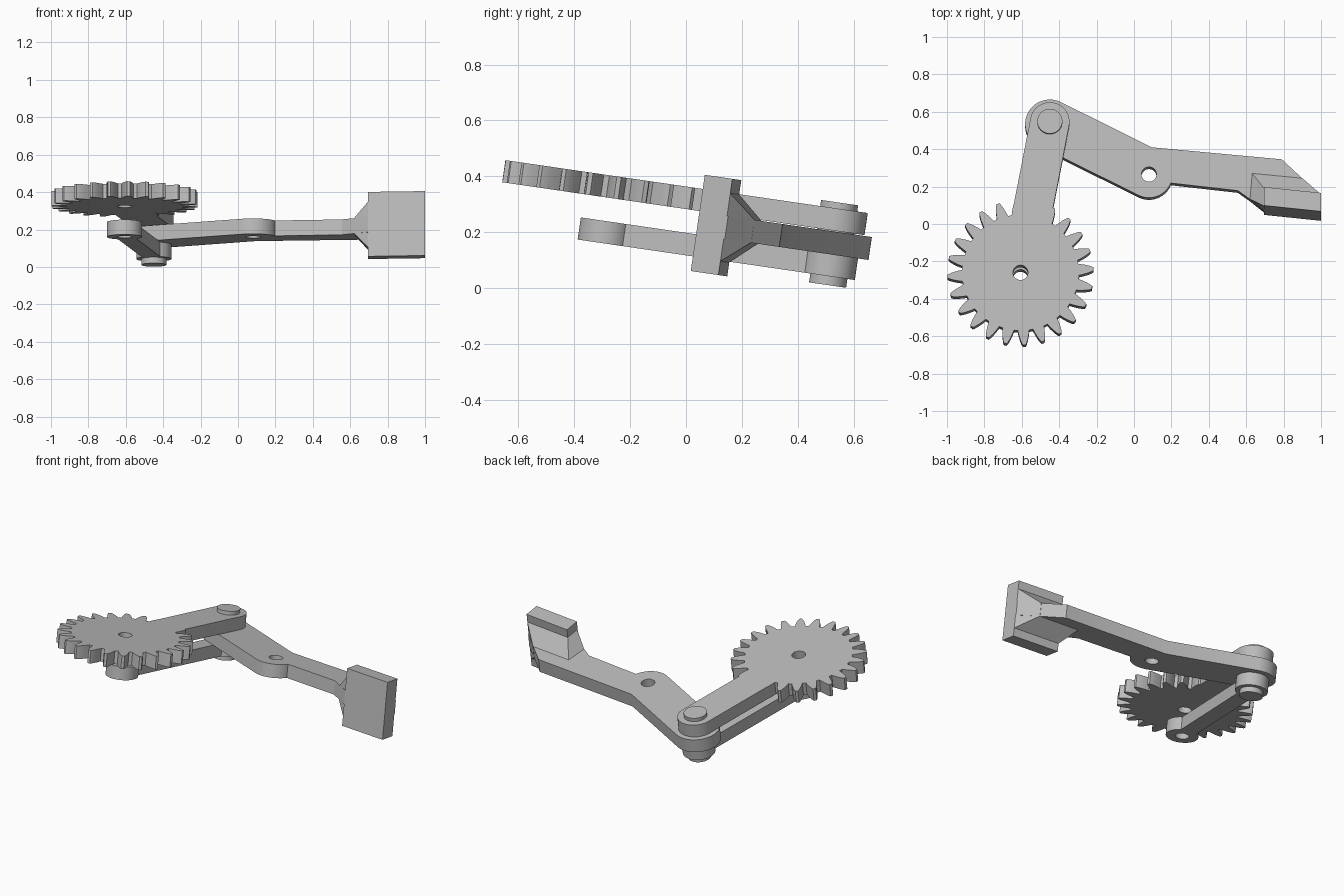
import bpy, bmesh
from math import sin, cos, asin, atan2, radians, pi, tau, hypot
from mathutils import Matrix, Vector

if "Cube" in bpy.data.objects:
    bpy.data.objects.remove(bpy.data.objects["Cube"])

TILT = Matrix.Rotation(radians(-8.3), 4, 'X')
GEAR = Vector((-0.607, -0.315))
PIN = Vector((-0.45, 0.5))
BOSS = Vector((0.08, 0.228))
HOLE = 0.04

grey = bpy.data.materials.new("plain grey")
grey.use_nodes = True
colour = (0.5, 0.5, 0.5, 1)
grey.diffuse_color = colour
grey.node_tree.nodes["Principled BSDF"].inputs["Base Color"].default_value = colour


def finish(bm, name):
    """Tilt the part, link it and shade it."""
    bmesh.ops.remove_doubles(bm, verts=bm.verts, dist=1e-5)
    bmesh.ops.recalc_face_normals(bm, faces=bm.faces)
    bm.transform(TILT)
    mesh = bpy.data.meshes.new(name)
    bm.to_mesh(mesh)
    bm.free()
    mesh.materials.append(grey)
    ob = bpy.data.objects.new(name, mesh)
    bpy.context.collection.objects.link(ob)
    bpy.ops.object.select_all(action='DESELECT')
    ob.select_set(True)
    bpy.context.view_layer.objects.active = ob
    bpy.ops.object.shade_smooth_by_angle(angle=radians(25))


def plate(name, low, high, *outlines):
    """Extrude a flat outline; further outlines become holes."""
    curve = bpy.data.curves.new(name, 'CURVE')
    curve.dimensions = '2D'
    curve.fill_mode = 'BOTH'
    curve.extrude = (high - low) / 2
    for pts in outlines:
        spline = curve.splines.new('POLY')
        spline.points.add(len(pts) - 1)
        for p, q in zip(spline.points, pts):
            p.co = (q[0], q[1], 0, 1)
        spline.use_cyclic_u = True
    helper = bpy.data.objects.new(name + " helper", curve)
    bm = bmesh.new()
    bm.from_mesh(helper.to_mesh())
    helper.to_mesh_clear()
    bpy.data.objects.remove(helper)
    bpy.data.curves.remove(curve)
    bm.transform(Matrix.Translation((0, 0, (low + high) / 2)))
    finish(bm, name)


def arc(c, r, a0, a1, n=32):
    return [(c[0] + r * cos(a0 + (a1 - a0) * i / n),
             c[1] + r * sin(a0 + (a1 - a0) * i / n)) for i in range(n + 1)]


def circle(c, r, n=48):
    return arc(c, r, 0, tau, n)[:-1]


# Levels of the stacked parts
LOWER, BEAM, UPPER, TOP = 0.116, 0.194, 0.28, 0.36
along = PIN - GEAR
heading = atan2(along.y, along.x)

# Gear: tapered round-tipped teeth, leaving out the one inside the arm
teeth = []
flank = [(0.313, 0.031), (0.335, 0.027), (0.36, 0.021), (0.38, 0.014), (0.391, 0.008)]
for k in range(24):
    a = radians(-87 + 15 * k)
    skip = abs(a - heading) < 0.1
    profile = flank[:1] if skip else flank
    for r, w in profile:
        teeth.append(GEAR + Vector((r * cos(a - w / r), r * sin(a - w / r))))
    for r, w in reversed(profile):
        teeth.append(GEAR + Vector((r * cos(a + w / r), r * sin(a + w / r))))
plate("gear", UPPER, TOP, teeth, circle(GEAR, HOLE))

# Upper arm from the gear rim to the pin
unit = along.normalized()
side = Vector((-unit.y, unit.x))
half = 0.105
root = GEAR + unit * 0.285
plate("upper_arm", UPPER, TOP,
      [root + side * half, root - side * half] + arc(PIN, half, heading - pi / 2, heading + pi / 2))

# Lower link: two round ends joined by a narrow bar
bend = asin(0.05 / 0.094)
plate("lower_link", LOWER, BEAM + 0.002,
      arc(GEAR, 0.094, heading + bend, heading + tau - bend, 48)
      + arc(PIN, 0.094, heading - pi + bend, heading + pi - bend, 48),
      circle(GEAR, HOLE))

# Pivot pin through the stack
plate("pivot_pin", 0.084, 0.382, circle(PIN, 0.067))

# Pedal beam with hub, pivot boss and flared end
lean = radians(-28.2)
beam = arc(PIN, 0.132, lean + pi / 2, lean + 3 * pi / 2)
beam += arc(BOSS, 0.126, lean - pi / 2, radians(-22))
beam += [(0.555, 0.14), (0.695, 0.04), (1.0, 0.06), (1.0, 0.112), (0.79, 0.309), (0.095, 0.374)]
plate("pedal_beam", BEAM, 0.277, beam, circle(BOSS, HOLE))

# Foot pad
pad = [(0.695, 0.04), (1.0, 0.008), (1.0, 0.108), (0.695, 0.14)]
plate("foot_pad", 0.063, 0.411, pad)

# Flared neck widening from the beam to the pad
neck = bmesh.new()
middle = 0.236
for s in (-1, 1):
    for x, y in [(0.632, 0.233), (0.62, 0.094), (0.9, 0.207), (1.0, 0.108)]:
        neck.verts.new((x, y, middle + s * 0.041))
    for x, y in [(0.695, 0.14), (0.695, 0.045), (1.0, 0.108), (1.0, 0.05)]:
        neck.verts.new((x, y, middle + s * 0.123))
hull = bmesh.ops.convex_hull(neck, input=neck.verts)
bmesh.ops.delete(neck, geom=[v for v in neck.verts if not v.link_faces], context='VERTS')
finish(neck, "pedal_neck")
